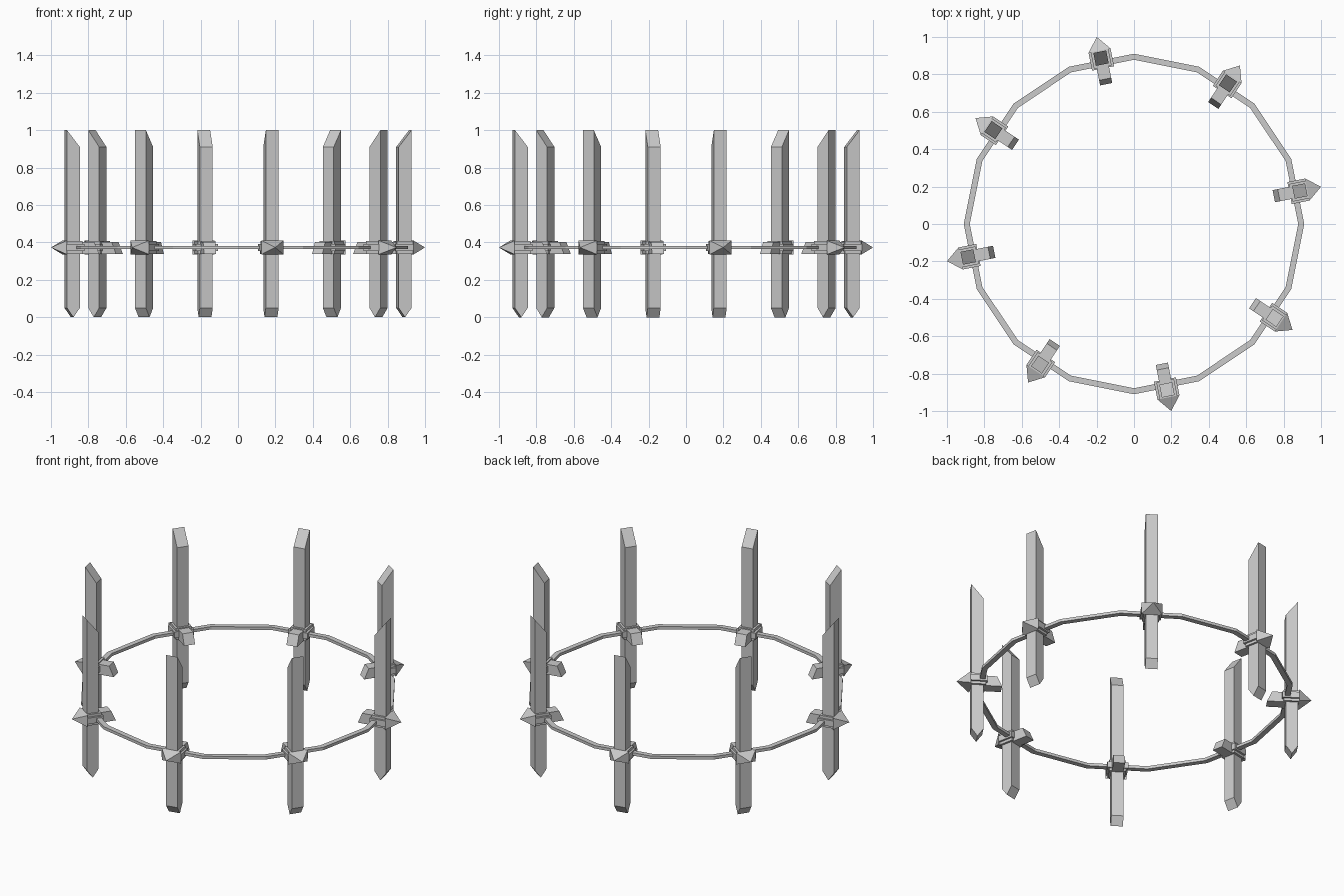
import bpy, bmesh
from math import radians, cos, sin, tau
from mathutils import Matrix, Vector

if "Cube" in bpy.data.objects:
    bpy.data.objects.remove(bpy.data.objects["Cube"])

COUNT = 8
START = radians(11.25)
R_POST = 0.904
ZC = 0.373


def make(name, verts, faces, angle=0.0):
    """Create a flat shaded object turned about the centre axis."""
    bm = bmesh.new()
    vs = [bm.verts.new(Matrix.Rotation(angle, 3, 'Z') @ Vector(v)) for v in verts]
    for f in faces:
        bm.faces.new([vs[i] for i in f])
    bmesh.ops.recalc_face_normals(bm, faces=bm.faces)
    me = bpy.data.meshes.new(name)
    bm.to_mesh(me)
    bm.free()
    ob = bpy.data.objects.new(name, me)
    bpy.context.collection.objects.link(ob)
    return ob


def prism(name, profile, half, angle):
    """Extrude a radial/height profile sideways by +-half."""
    n = len(profile)
    verts = [(r, s, z) for s in (-half, half) for r, z in profile]
    faces = [range(n), range(n, 2 * n)]
    faces += [(i, (i + 1) % n, n + (i + 1) % n, n + i) for i in range(n)]
    return make(name, verts, faces, angle)


def block(name, r0, r1, half, z0, z1, angle):
    return prism(name, [(r0, z0), (r1, z0), (r1, z1), (r0, z1)], half, angle)


# sixteen-sided hoop with a rectangular section
N = 16
section = [(0.878, ZC - 0.009), (0.910, ZC - 0.009), (0.910, ZC + 0.009), (0.878, ZC + 0.009)]
verts = [(r * cos(tau * i / N), r * sin(tau * i / N), z) for i in range(N) for r, z in section]
faces = [(4 * i + j, 4 * i + (j + 1) % 4, 4 * ((i + 1) % N) + (j + 1) % 4, 4 * ((i + 1) % N) + j)
         for i in range(N) for j in range(4)]
make("hoop", verts, faces)

for k in range(COUNT):
    a = START + k * tau / COUNT
    r0, r1 = R_POST - 0.035, R_POST + 0.035
    # post: wedge foot, top sloping inward
    prism("post", [(R_POST, 0), (r1, 0.05), (r1, 1.0), (r0, 0.91), (r0, 0.05)], 0.035, a)
    # stepped clamp around the post
    block("collar", R_POST - 0.048, R_POST + 0.045, 0.048, 0.338, 0.408, a)
    block("collar_band", R_POST - 0.056, R_POST + 0.042, 0.060, 0.354, 0.392, a)
    # inward arm with slanted end
    prism("arm", [(0.762, 0.337), (0.862, 0.337), (0.862, 0.401), (0.79, 0.401)], 0.033, a)
    # outward pyramid spike
    b, w, h = 0.945, 0.060, 0.037
    make("spike", [(b, -w, ZC - h), (b, w, ZC - h), (b, w, ZC + h), (b, -w, ZC + h),
                   (1 / cos(START), 0, ZC)],
         [(0, 1, 2, 3), (0, 1, 4), (1, 2, 4), (2, 3, 4), (3, 0, 4)], a)
